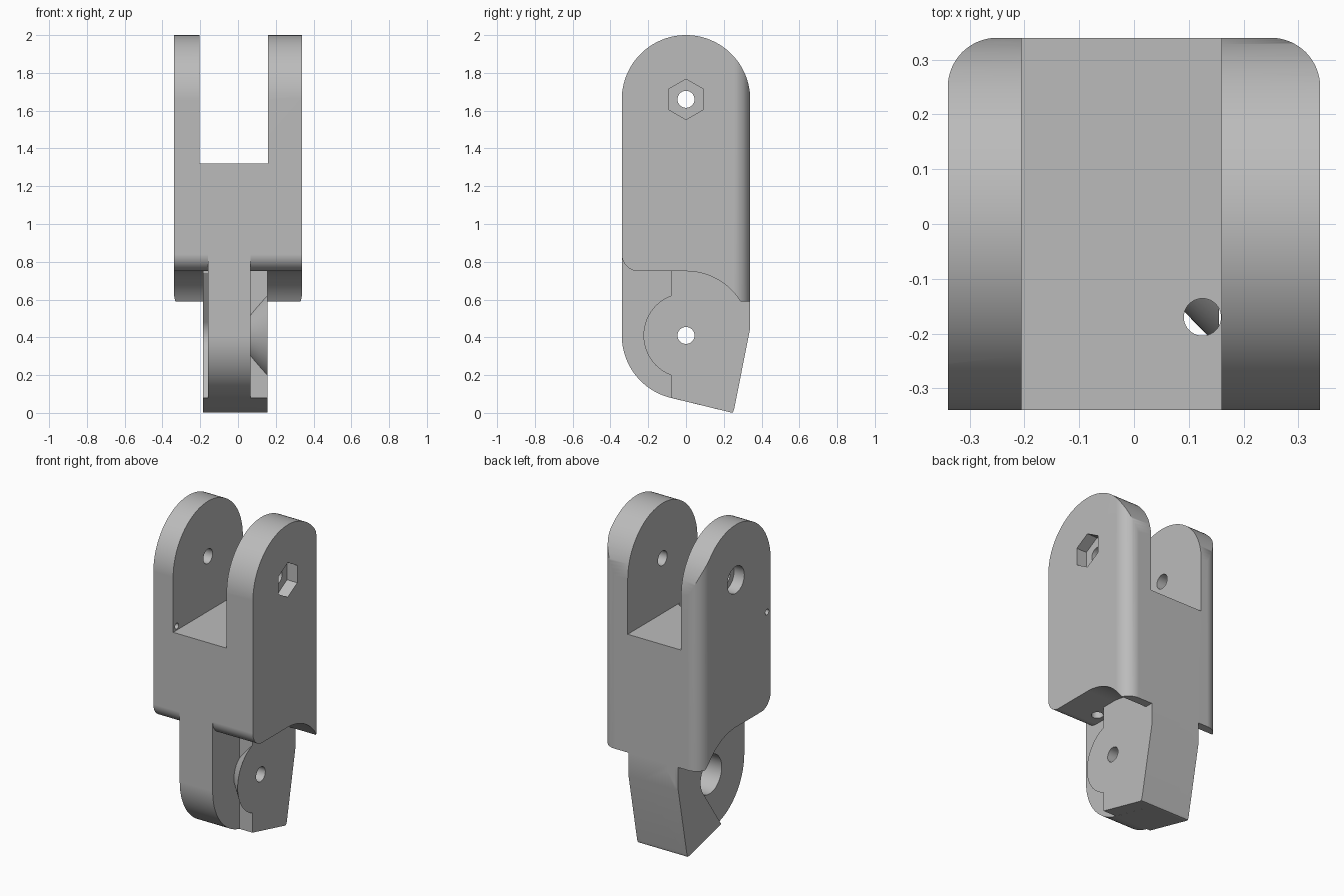
import bpy, bmesh, math
from mathutils import Vector

if "Cube" in bpy.data.objects:
    bpy.data.objects.remove(bpy.data.objects["Cube"], do_unlink=True)

grey = bpy.data.materials.new("matte_grey")
grey.use_nodes = True
colour = (0.5, 0.5, 0.5, 1)
grey.diffuse_color = colour
grey.node_tree.nodes["Principled BSDF"].inputs["Base Color"].default_value = colour

R = 0.34                       # outer radius and half width
PIVOT, TOP = (0, 0.41), (0, 1.66)   # lower and upper hinge centres (y, z)


def arc(centre, r, a, b, n=24):
    """Points on an arc, angles in degrees."""
    angles = [math.radians(a + (b - a) * i / n) for i in range(n + 1)]
    return [(centre[0] + r * math.cos(t), centre[1] + r * math.sin(t)) for t in angles]


def loft(name, ring_a, ring_b):
    """Closed solid between two matching rings."""
    bm = bmesh.new()
    a = [bm.verts.new(p) for p in ring_a]
    b = [bm.verts.new(p) for p in ring_b]
    bm.faces.new(a)
    bm.faces.new(b)
    for i in range(len(a)):
        j = (i + 1) % len(a)
        bm.faces.new((a[i], a[j], b[j], b[i]))
    bmesh.ops.recalc_face_normals(bm, faces=bm.faces)
    mesh = bpy.data.meshes.new(name)
    bm.to_mesh(mesh)
    bm.free()
    mesh.materials.append(grey)
    obj = bpy.data.objects.new(name, mesh)
    bpy.context.collection.objects.link(obj)
    return obj


def prism_x(name, pts, lo, hi):
    return loft(name, [(lo, y, z) for y, z in pts], [(hi, y, z) for y, z in pts])


def prism_z(name, pts, lo, hi):
    return loft(name, [(x, y, lo) for x, y in pts], [(x, y, hi) for x, y in pts])


def disc(centre, r, n=40, start=0):
    return arc(centre, r, start, start + 360 - 360 / n, n - 1)


def box(lo, hi):
    return [(lo[0], lo[1]), (hi[0], lo[1]), (hi[0], hi[1]), (lo[0], hi[1])]


def combine(obj, other, operation):
    """Apply a boolean and discard the second solid."""
    mod = obj.modifiers.new(operation, "BOOLEAN")
    mod.operation, mod.object, mod.solver = operation, other, "EXACT"
    bpy.context.view_layer.update()
    graph = bpy.context.evaluated_depsgraph_get()
    mesh = bpy.data.meshes.new_from_object(obj.evaluated_get(graph))
    obj.modifiers.clear()
    obj.data = mesh
    bpy.data.objects.remove(other, do_unlink=True)


# Clevis body: side profile, with rounded rear corners in plan
side = (arc(TOP, R, 180, 0, 48) + [(R, 0.59)] + arc(PIVOT, R, 32, 90)
        + arc((-0.25, 0.84), 0.09, 270, 180, 12))
segment = prism_x("finger_segment", side, -R, R)
plan = ([(-R, -R), (R, -R)] + arc((0.25, 0.25), 0.09, 0, 90, 14)
        + arc((-0.25, 0.25), 0.09, 90, 180, 14))
combine(segment, prism_z("plan_cutter", plan, 0, 2.2), "INTERSECT")
combine(segment, prism_z("slot_cutter", box((-0.205, -0.5), (0.16, 0.5)), 1.32, 2.2), "DIFFERENCE")

# Hinge tongue: wide rear block, relieved on one side around the pivot
tip = [(0.235, 0.003), (0.248, 0.003), (0.255, 0.02), (R, 0.45), (R, 0.9)]
tongue = prism_x("tongue", [(-0.08, 0.9), (-0.08, 0.08)] + tip, -0.185, 0.155)
relief = ([(-0.3, 0.08), (-0.08, 0.08)] + arc(PIVOT, 0.122, -35, 35, 12)
          + [(-0.08, 0.74), (-0.3, 0.74)])
combine(tongue, prism_x("relief_cutter", relief, -0.3, -0.16), "DIFFERENCE")

# Narrow rounded core and tapered pivot boss
core = [(-R, 0.9)] + arc(PIVOT, R, 180, 256, 30) + tip
combine(tongue, prism_x("tongue_core", core, -0.16, 0.065), "UNION")
boss = loft("pivot_boss", [(0.055, y, z) for y, z in disc(PIVOT, 0.122, 64)],
            [(0.155, y, z) for y, z in disc(PIVOT, 0.225, 64)])
combine(tongue, boss, "UNION")
combine(segment, tongue, "UNION")

# Pin holes, hex nut pocket, bolt head pocket, spring pocket and cord holes
cutters = [
    prism_x("upper_pin_hole", disc(TOP, 0.045), -0.5, 0.5),
    prism_x("lower_pin_hole", disc(PIVOT, 0.045), -0.5, 0.5),
    prism_x("nut_pocket", disc(TOP, 0.107, 6, 30), 0.27, 0.5),
    prism_x("bolt_pocket", disc(TOP, 0.083), -0.5, -0.27),
    prism_x("spring_pocket", disc(PIVOT, 0.12), -0.5, 0.0),
    prism_z("cord_hole", disc((0.125, -0.17), 0.034), 0.7, 1.5),
    prism_x("cord_anchor_hole", disc((-0.305, 1.345), 0.018, 20), -0.5, -0.1),
]
for cutter in cutters:
    combine(segment, cutter, "DIFFERENCE")

# Smooth curves with crisp edges
bpy.ops.object.select_all(action="DESELECT")
segment.select_set(True)
bpy.context.view_layer.objects.active = segment
bpy.ops.object.shade_smooth_by_angle(angle=math.radians(30))
normals = segment.modifiers.new("even_normals", "WEIGHTED_NORMAL")
normals.keep_sharp = True
